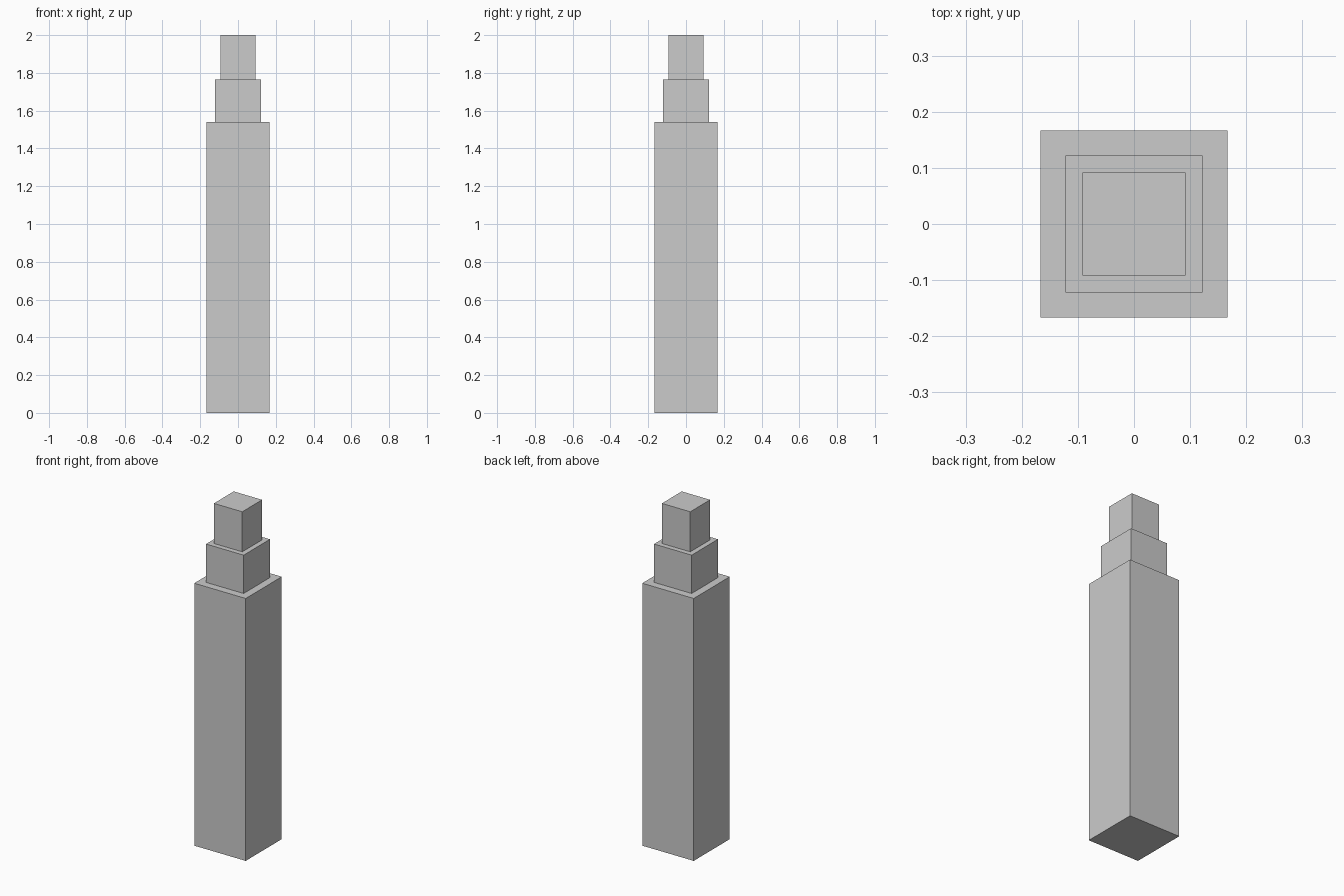
import bpy, bmesh

if "Cube" in bpy.data.objects:
    bpy.data.objects.remove(bpy.data.objects["Cube"])

# (half width, top height) of each square tier, from the ground up
TIERS = [(0.167, 1.54), (0.122, 1.765), (0.092, 2.0)]

bm = bmesh.new()


def square_ring(half, z):
    corners = [(-1, -1), (1, -1), (1, 1), (-1, 1)]
    return [bm.verts.new((x * half, y * half, z)) for x, y in corners]


# Rings at the foot and top of every tier; ledges form between tiers
rings = []
base = 0.0
for half, top in TIERS:
    rings += [square_ring(half, base), square_ring(half, top)]
    base = top

# Walls and ledges
for lower, upper in zip(rings[1:-1:2], rings[2::2]):
    for i in range(4):
        j = (i + 1) % 4
        bm.faces.new((lower[i], lower[j], upper[j], upper[i]))
for lower, upper in zip(rings[::2], rings[1::2]):
    for i in range(4):
        j = (i + 1) % 4
        bm.faces.new((lower[i], lower[j], upper[j], upper[i]))

# Underside and roof
bm.faces.new(rings[0][::-1])
bm.faces.new(rings[-1])
bmesh.ops.recalc_face_normals(bm, faces=bm.faces)

mesh = bpy.data.meshes.new("stepped_tower")
bm.to_mesh(mesh)
bm.free()
tower = bpy.data.objects.new("stepped_tower", mesh)
bpy.context.collection.objects.link(tower)
